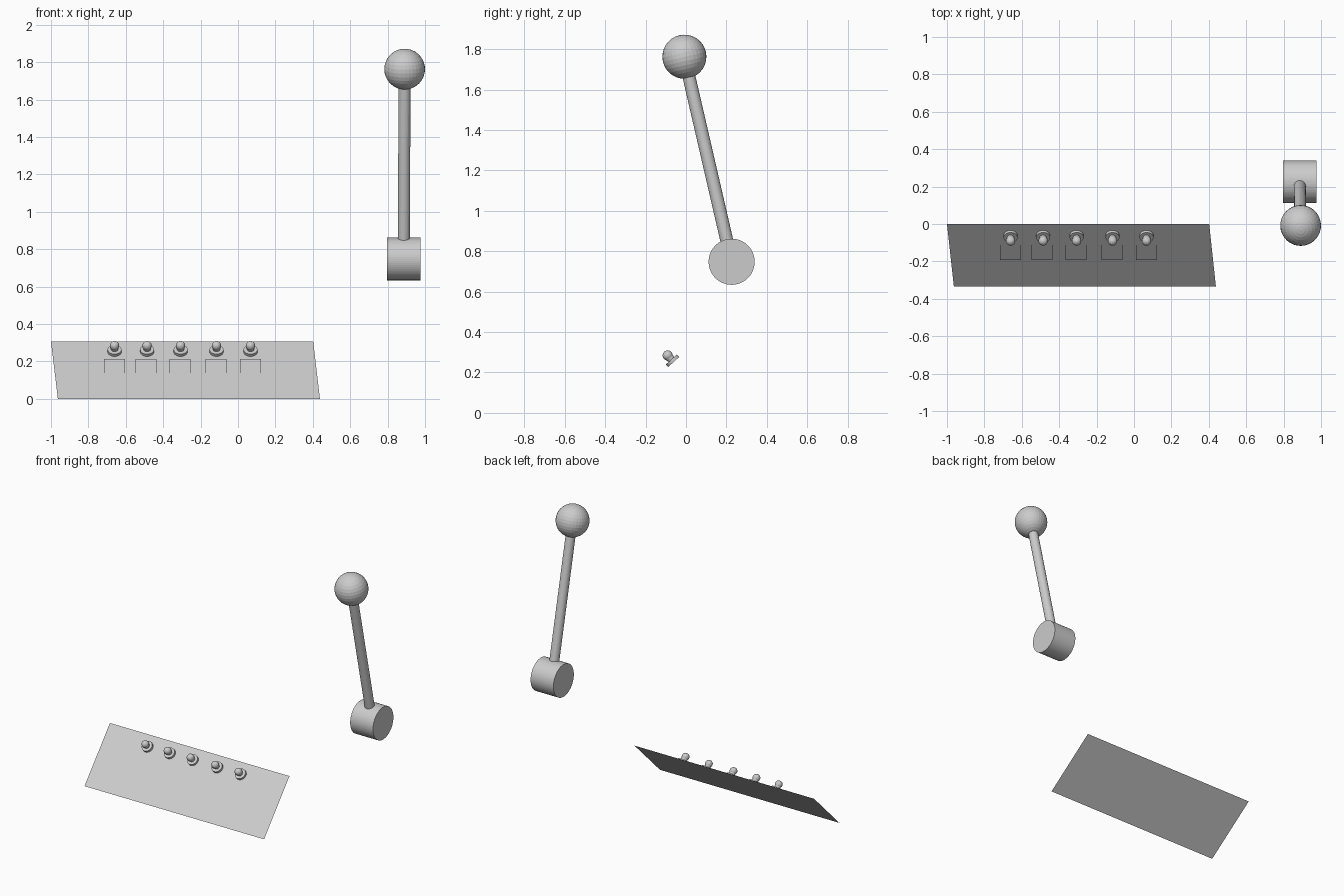
import bpy, bmesh
from mathutils import Vector, Matrix

if "Cube" in bpy.data.objects:
    bpy.data.objects.remove(bpy.data.objects["Cube"])

TOP_Z, DEPTH = 0.308, 0.335
NORMAL = Vector((0, -TOP_Z, DEPTH)).normalized()


def on_panel(x, y, lift=0.0):
    """Point on the sloping panel, lifted along its normal."""
    return Vector((x, y, TOP_Z * (1 + y / DEPTH))) + NORMAL * lift


def finish(bm, name):
    mesh = bpy.data.meshes.new(name)
    bm.to_mesh(mesh)
    bm.free()
    obj = bpy.data.objects.new(name, mesh)
    bpy.context.collection.objects.link(obj)
    return obj


def sheet(name, corners):
    bm = bmesh.new()
    bm.faces.new([bm.verts.new(c) for c in corners])
    return finish(bm, name)


def rod(name, a, b, r1, r2=None, segments=48):
    d = b - a
    m = Matrix.Translation((a + b) / 2) @ d.to_track_quat('Z', 'Y').to_matrix().to_4x4()
    bm = bmesh.new()
    bmesh.ops.create_cone(bm, cap_ends=True, segments=segments, radius1=r1,
                          radius2=r1 if r2 is None else r2, depth=d.length, matrix=m)
    return finish(bm, name)


def ball(name, centre, radius, axis, u=32, v=16):
    m = Matrix.Translation(centre) @ axis.to_track_quat('Z', 'Y').to_matrix().to_4x4()
    bm = bmesh.new()
    bmesh.ops.create_uvsphere(bm, u_segments=u, v_segments=v, radius=radius, matrix=m)
    return finish(bm, name)


# Sloping control panel, a skewed single sheet
sheet("panel", [on_panel(-0.963, -DEPTH), on_panel(0.438, -DEPTH),
                on_panel(0.402, 0), on_panel(-1.0, 0)])

# Toggle switches with a label plate under each
for i, (x, px) in enumerate([(-0.66, -0.661), (-0.486, -0.491), (-0.307, -0.31),
                             (-0.115, -0.117), (0.067, 0.066)], 1):
    y = -0.061
    rod(f"switch_collar_{i}", on_panel(x, y), on_panel(x, y, 0.017), 0.037, segments=32)
    rod(f"switch_stick_{i}", on_panel(x, y, 0.015), on_panel(x, y, 0.044), 0.018, 0.023, 24)
    ball(f"switch_tip_{i}", on_panel(x, y, 0.044), 0.025, NORMAL, 24, 12)
    w, lift = 0.056, 0.006
    sheet(f"label_plate_{i}", [on_panel(px - w, -0.188, lift), on_panel(px + w, -0.188, lift),
                               on_panel(px + w, -0.107, lift), on_panel(px - w, -0.107, lift)])

# Large side lever: hub, arm and knob
knob = Vector((0.891, -0.008, 1.763))
hub = Vector((0.886, 0.226, 0.748))
half = Vector((0.089, 0, 0))
axis = knob - hub
rod("lever_hub", hub - half, hub + half, 0.114, segments=64)
rod("lever_arm", hub + axis.normalized() * 0.1, knob - axis.normalized() * 0.09, 0.032, segments=32)
ball("lever_knob", knob, 0.109, axis)
